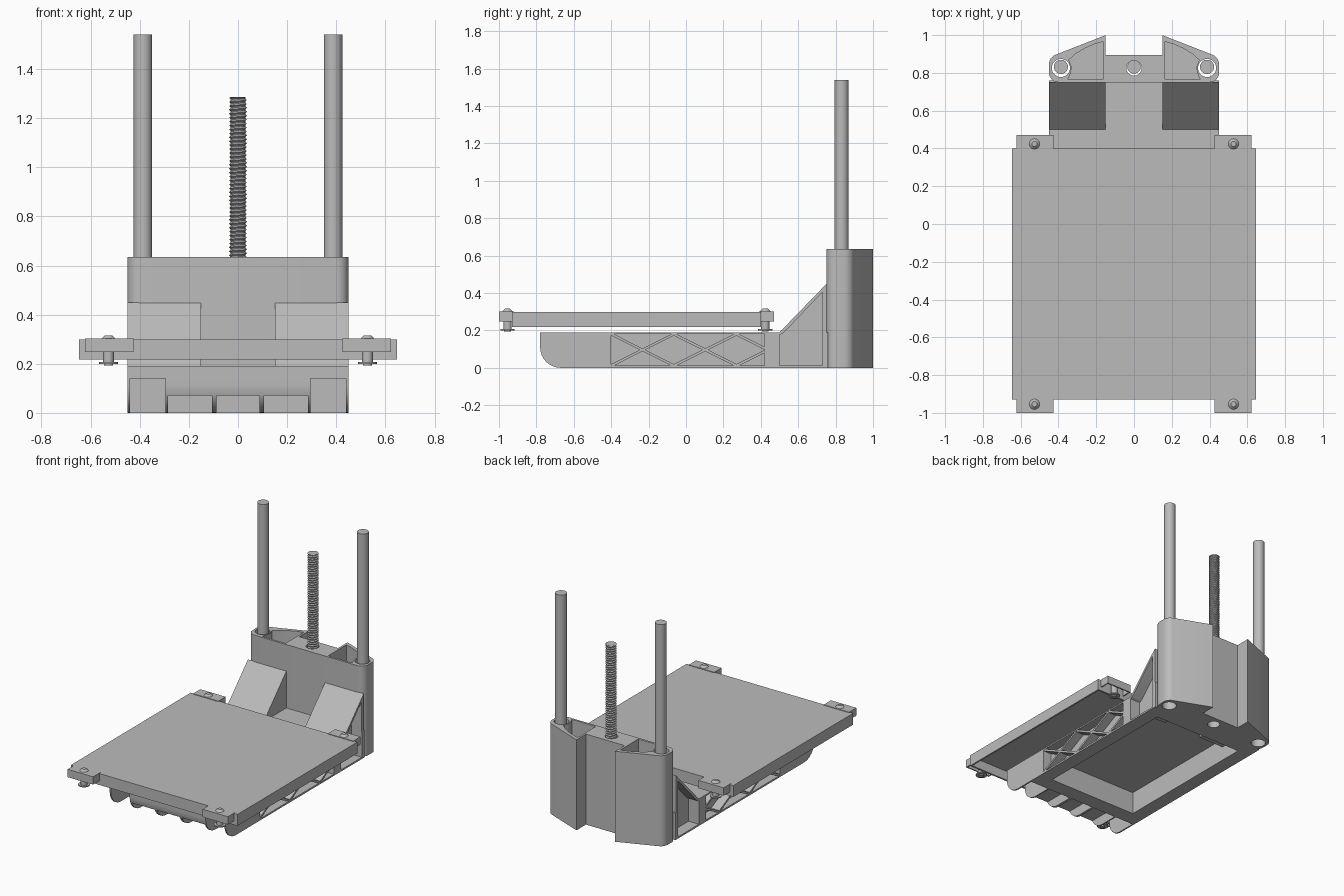
import bpy, bmesh, math
from mathutils import Vector, Matrix

cube = bpy.data.objects.get("Cube")
if cube:
    bpy.data.objects.remove(cube, do_unlink=True)

grey = bpy.data.materials.new("plain_grey")
grey.use_nodes = True
COLOR = (0.5, 0.5, 0.5, 1)
grey.diffuse_color = COLOR
grey.node_tree.nodes["Principled BSDF"].inputs["Base Color"].default_value = COLOR


def make(name, bm):
    bmesh.ops.recalc_face_normals(bm, faces=bm.faces[:])
    me = bpy.data.meshes.new(name)
    bm.to_mesh(me)
    bm.free()
    me.materials.append(grey)
    ob = bpy.data.objects.new(name, me)
    bpy.context.collection.objects.link(ob)
    return ob


def prism(name, pts, lo, hi, axis="z"):
    """Extrude an (x, y) outline along z, or a (y, z) outline along x."""
    bm = bmesh.new()
    place = (lambda p: (p[0], p[1], lo)) if axis == "z" else (lambda p: (lo, p[0], p[1]))
    face = bm.faces.new([bm.verts.new(place(p)) for p in pts])
    out = bmesh.ops.extrude_face_region(bm, geom=[face])
    shift = Vector((0, 0, hi - lo)) if axis == "z" else Vector((hi - lo, 0, 0))
    bmesh.ops.translate(bm, vec=shift, verts=[v for v in out["geom"] if isinstance(v, bmesh.types.BMVert)])
    return make(name, bm)


def box(name, x0, x1, y0, y1, z0, z1):
    return prism(name, [(x0, y0), (x1, y0), (x1, y1), (x0, y1)], z0, z1)


def cyl(name, x, y, r, z0, z1, top=None, segs=32):
    bm = bmesh.new()
    bmesh.ops.create_cone(bm, cap_ends=True, segments=segs, radius1=r, radius2=r if top is None else top,
                          depth=z1 - z0, matrix=Matrix.Translation((x, y, (z0 + z1) / 2)))
    return make(name, bm)


def arc(cx, cy, r, a0, a1, n=6):
    return [(cx + r * math.cos(math.radians(a0 + (a1 - a0) * i / n)),
             cy + r * math.sin(math.radians(a0 + (a1 - a0) * i / n))) for i in range(n + 1)]


def flip(pts, s):
    return [(s * x, y) for x, y in pts]


def cut(ob, cutters):
    bpy.context.view_layer.objects.active = ob
    for c in cutters:
        m = ob.modifiers.new("cut", "BOOLEAN")
        m.operation, m.solver, m.object = "DIFFERENCE", "EXACT", c
        bpy.ops.object.modifier_apply(modifier=m.name)
        bpy.data.objects.remove(c, do_unlink=True)


ROD_X, ROD_Y = 0.387, 0.832

# Arm with rounded nose, hollow underside and finger pockets at the front
nose = [(-0.78, 0.19)] + arc(-0.67, 0.11, 0.11, 180, 270, 8) + [(0.76, 0), (0.76, 0.19)]
arm = prism("base_arm", nose, -0.45, 0.45, "x")
cutters = [box("cutter", -0.35, 0.35, -0.43, 0.66, -0.1, 0.16)]
for x0, x1, h in ((-0.44, -0.295, 0.14), (-0.285, -0.105, 0.07), (-0.088, 0.088, 0.07),
                  (0.105, 0.285, 0.07), (0.295, 0.44, 0.14)):
    cutters.append(box("cutter", x0, x1, -0.9, -0.54, -0.1, h))


def gusset_pocket(s):
    pts = [(0.5, 0.012), (0.73, 0.012), (0.73, 0.405), (0.52, 0.185), (0.5, 0.175)]
    return prism("cutter", pts, s * 0.37, s * 0.5, "x")


for s in (-1, 1):
    xs = sorted((s * 0.385, s * 0.5))
    cutters += [box("cutter", *xs, -0.4, 0.42, 0.012, 0.18), gusset_pocket(s)]
cut(arm, cutters)

# Diagonal lattice bars in each side pocket
for s in (-1, 1):
    for y0, y1, full in ((-0.4, -0.065, 1), (-0.065, 0.27, 1), (0.27, 0.42, 0.45)):
        for up in (-1, 1):
            za = 0.096 - up * 0.084
            zb = za + up * 0.168 * full
            d = Vector((y1 - y0, zb - za)).normalized() * 0.007
            pts = [(y0 + d.y, za - d.x), (y1 + d.y, zb - d.x), (y1 - d.y, zb + d.x), (y0 - d.y, za + d.x)]
            prism("lattice_bar", pts, s * 0.38, s * 0.448, "x")

# Sloped gussets between arm and tower
for s in (-1, 1):
    g = prism("gusset", [(0.5, 0.1), (0.5, 0.19), (0.752, 0.45), (0.752, 0.1)], s * 0.15, s * 0.4495, "x")
    cut(g, [gusset_pocket(s)])

# Tower with deep pockets and through holes
half = [(0.15, 0.895), (0.15, 1.0)] + arc(0.395, 0.845, 0.055, 67, 0) + arc(0.4, 0.8, 0.05, 0, -90)
tower = prism("rear_tower", half + flip(half, -1)[::-1], 0, 0.635)
pocket = [(0.165, 0.765), (0.165, 0.965), (0.21, 0.952), (0.26, 0.93), (0.31, 0.9), (0.345, 0.868),
          (0.33, 0.83), (0.335, 0.8), (0.35, 0.765)]
cutters = [cyl("cutter", 0, ROD_Y - 0.006, 0.041, -0.1, 0.8)]
for s in (-1, 1):
    cutters.append(prism("cutter", flip(pocket, s), 0.1, 0.8))
    cutters.append(cyl("cutter", s * ROD_X, ROD_Y - 0.006, 0.048, -0.1, 0.8))
cut(tower, cutters)

# Guide rods
for s in (-1, 1):
    cyl("guide_rod", s * ROD_X, ROD_Y, 0.0375, 0.05, 1.54)


# Threaded screw: a helical ridge around a core
def screw(z0, z1, pitch, r_in, r_out, segs=20):
    bm = bmesh.new()
    rows = int((z1 - z0) / pitch * 2) + 4
    grid = []
    for k in range(-2, rows):
        row = []
        for i in range(segs + 1):
            a = math.tau * i / segs
            z = min(max(z0 + (k / 2 + i / segs) * pitch, z0), z1)
            r = r_out if k % 2 else r_in
            row.append(bm.verts.new((r * math.cos(a), ROD_Y + r * math.sin(a), z)))
        grid.append(row)
    for lo, hi in zip(grid, grid[1:]):
        for i in range(segs):
            bm.faces.new((lo[i], lo[i + 1], hi[i + 1], hi[i]))
    bmesh.ops.remove_doubles(bm, verts=bm.verts[:], dist=0.0001)
    return make("lead_screw_thread", bm)


screw(0.05, 1.285, 0.016, 0.028, 0.036)
cyl("lead_screw_core", 0, ROD_Y, 0.03, 0.05, 1.286)

# Bed: a shallow tray, open underneath
bed = box("bed", -0.647, 0.647, -0.93, 0.4, 0.218, 0.298)
cut(bed, [box("cutter", -0.635, 0.635, -0.918, 0.388, 0.1, 0.285)])

# Corner clips with levelling bolts
for sx in (-1, 1):
    for edge, out in ((-0.93, -1), (0.4, 1)):
        ya, yb = sorted((edge - out * 0.01, edge + out * 0.07))
        xa, xb = sorted((sx * 0.425, sx * 0.622))
        clip = box("corner_clip", xa, xb, ya, yb, 0.247, 0.302)
        inner = sorted((edge - out * 0.05, edge + out * 0.062))
        cut(clip, [box("cutter", xa + 0.008, xb - 0.008, *inner, 0.1, 0.293)])
        bx, by = sx * 0.527, edge + out * 0.024
        cyl("bolt_shaft", bx, by, 0.022, 0.2, 0.303, segs=16)
        cyl("bolt_head", bx, by, 0.028, 0.302, 0.316, top=0.014, segs=16)
        cyl("bolt_nut", bx, by, 0.038, 0.2, 0.207, segs=16)
        cyl("bolt_tip", bx, by, 0.018, 0.193, 0.2, segs=16)

# Smooth round parts, keep hard edges
bpy.ops.object.select_all(action="DESELECT")
for ob in bpy.context.scene.objects:
    if ob.type == "MESH" and ob.data.materials and ob.data.materials[0] == grey:
        ob.select_set(True)
        bpy.context.view_layer.objects.active = ob
bpy.ops.object.shade_smooth_by_angle(angle=math.radians(30))
